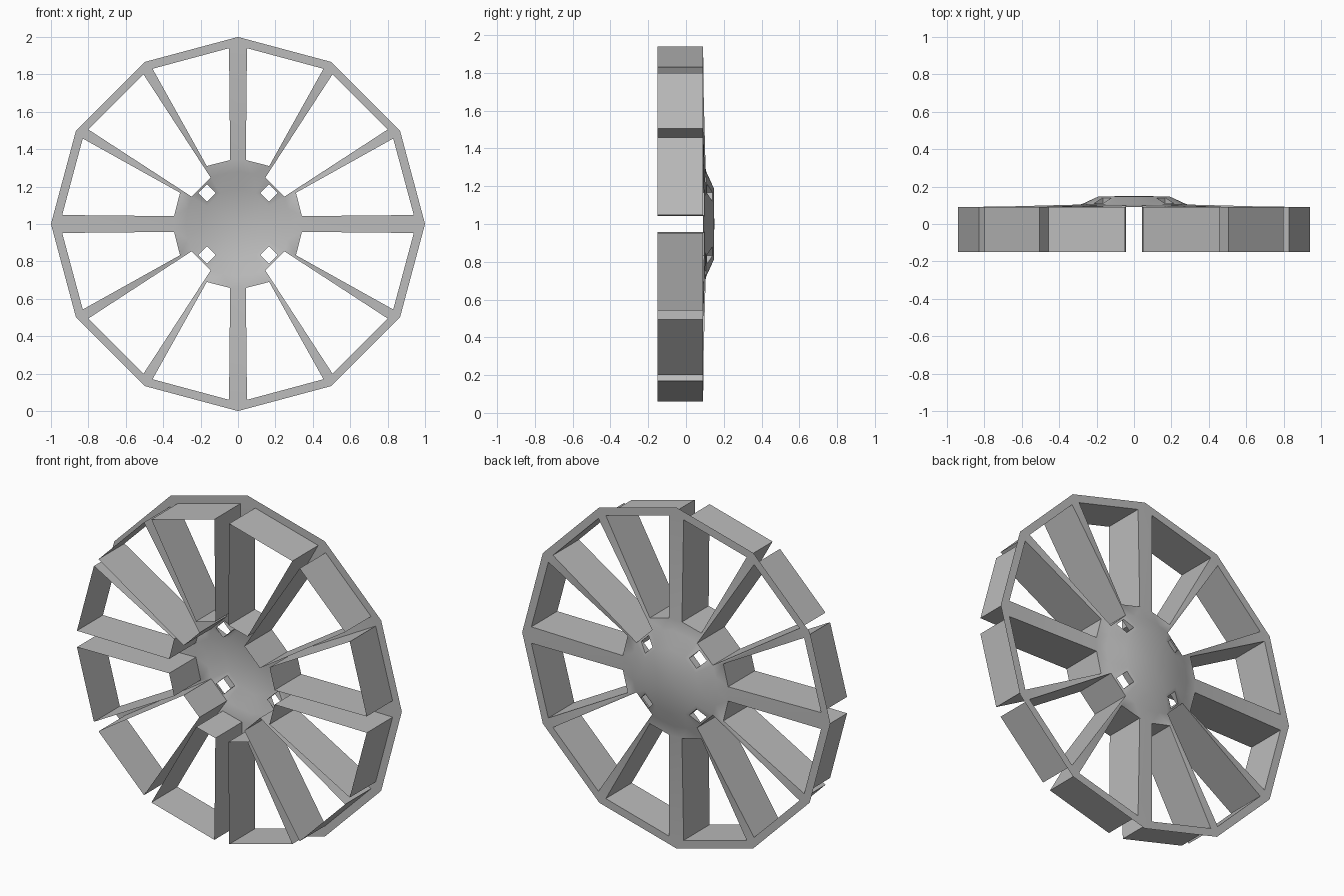
import bpy
import bmesh
import math
from mathutils import Vector
from mathutils.geometry import delaunay_2d_cdt

cube = bpy.data.objects.get("Cube")
if cube:
    bpy.data.objects.remove(cube)

FRONT_Y, CENTRE_Z = -0.15, 1.0
HUB_PROFILE = [(0.0, 0.15), (0.19, 0.147), (0.28, 0.106), (0.35, 0.097), (1.0, 0.09)]

grey = bpy.data.materials.new("wheel_grey")
grey.use_nodes = True
grey.diffuse_color = (0.5, 0.5, 0.5, 1)
grey.node_tree.nodes["Principled BSDF"].inputs["Base Color"].default_value = (0.5, 0.5, 0.5, 1)


def face_depth(p):
    """Depth of the dished face at a flat point."""
    r = p.length
    for (r0, y0), (r1, y1) in zip(HUB_PROFILE, HUB_PROFILE[1:]):
        if r <= r1:
            return y0 + (y1 - y0) * (r - r0) / (r1 - r0)
    return HUB_PROFILE[-1][1]


def polar(r, degrees):
    a = math.radians(degrees)
    return Vector((r * math.cos(a), r * math.sin(a)))


def mirrored(loop):
    """The loop in all four quadrants, wound the same way."""
    out = []
    for sx in (1, -1):
        for sz in (1, -1):
            pts = [Vector((p.x * sx, p.y * sz)) for p in loop]
            out.append(pts if sx * sz > 0 else pts[::-1])
    return out


def inside(p, loop):
    """Point in a convex counter-clockwise loop."""
    return all((b - a).cross(p - a) > 0 for a, b in zip(loop, loop[1:] + loop[:1]))


def finish(bm, name, angle):
    mesh = bpy.data.meshes.new(name)
    bm.to_mesh(mesh)
    bm.free()
    mesh.materials.append(grey)
    obj = bpy.data.objects.new(name, mesh)
    bpy.context.collection.objects.link(obj)
    bpy.ops.object.select_all(action='DESELECT')
    obj.select_set(True)
    bpy.context.view_layer.objects.active = obj
    bpy.ops.object.shade_smooth_by_angle(angle=math.radians(angle))


def wall_object(name, loops, end_y):
    """Open-ended sleeves running from the face toward the front."""
    bm = bmesh.new()
    for loop in loops:
        back = [bm.verts.new((p.x, face_depth(p), p.y + CENTRE_Z)) for p in loop]
        front = [bm.verts.new((p.x, end_y, p.y + CENTRE_Z)) for p in loop]
        n = len(loop)
        for i in range(n):
            j = (i + 1) % n
            bm.faces.new((back[i], back[j], front[j], front[i]))
    finish(bm, name, 10)


# Opening outlines in one quadrant: beside the wide spoke, its twin, and the diagonal
side = [Vector(p) for p in ((0.342, 0.042), (0.94, 0.048), (0.83, 0.457), (0.31, 0.167))]
upper = [Vector((p.y, p.x)) for p in reversed(side)]
diagonal = [Vector(p) for p in ((0.248, 0.146), (0.80, 0.505), (0.505, 0.80), (0.146, 0.248))]
windows = mirrored(side) + mirrored(upper) + mirrored(diagonal)

u, v = polar(1, 45), polar(1, 135)
bolt_hole = [u * r + v * t for r, t in ((0.202, -0.034), (0.267, -0.034), (0.267, 0.034), (0.202, 0.034))]
bolt_holes = mirrored(bolt_hole)

# Flat layout of the face, triangulated around its openings
rim = [polar(1.0, 30 * i) for i in range(12)]
dome = [polar(0.19, 30 * i) for i in range(12)]
points, edges = [], []
for loop in [rim, dome] + windows + bolt_holes:
    start, n = len(points), len(loop)
    points += loop
    edges += [(start + i, start + (i + 1) % n) for i in range(n)]
points.append(Vector((0, 0)))
for quarter in range(4):
    points += [polar(0.28, 90 * quarter + a) for a in (-17, 0, 17)]
verts, _, faces, *_ = delaunay_2d_cdt(points, edges, [], 0, 1e-5)

# Dished wheel face with rim, spokes and hub
bm = bmesh.new()
bv = [bm.verts.new((p.x, face_depth(p), p.y + CENTRE_Z)) for p in verts]
for f in faces:
    centre = sum((verts[i] for i in f), Vector((0, 0))) / len(f)
    if not any(inside(centre, loop) for loop in windows + bolt_holes):
        bm.faces.new([bv[i] for i in reversed(f)])
bmesh.ops.recalc_face_normals(bm, faces=bm.faces)
finish(bm, "wheel_face", 60)

# Sleeves around the windows and the bolt holes
wall_object("window_sleeves", windows, FRONT_Y)
wall_object("bolt_hole_sleeves", bolt_holes, 0.1)
